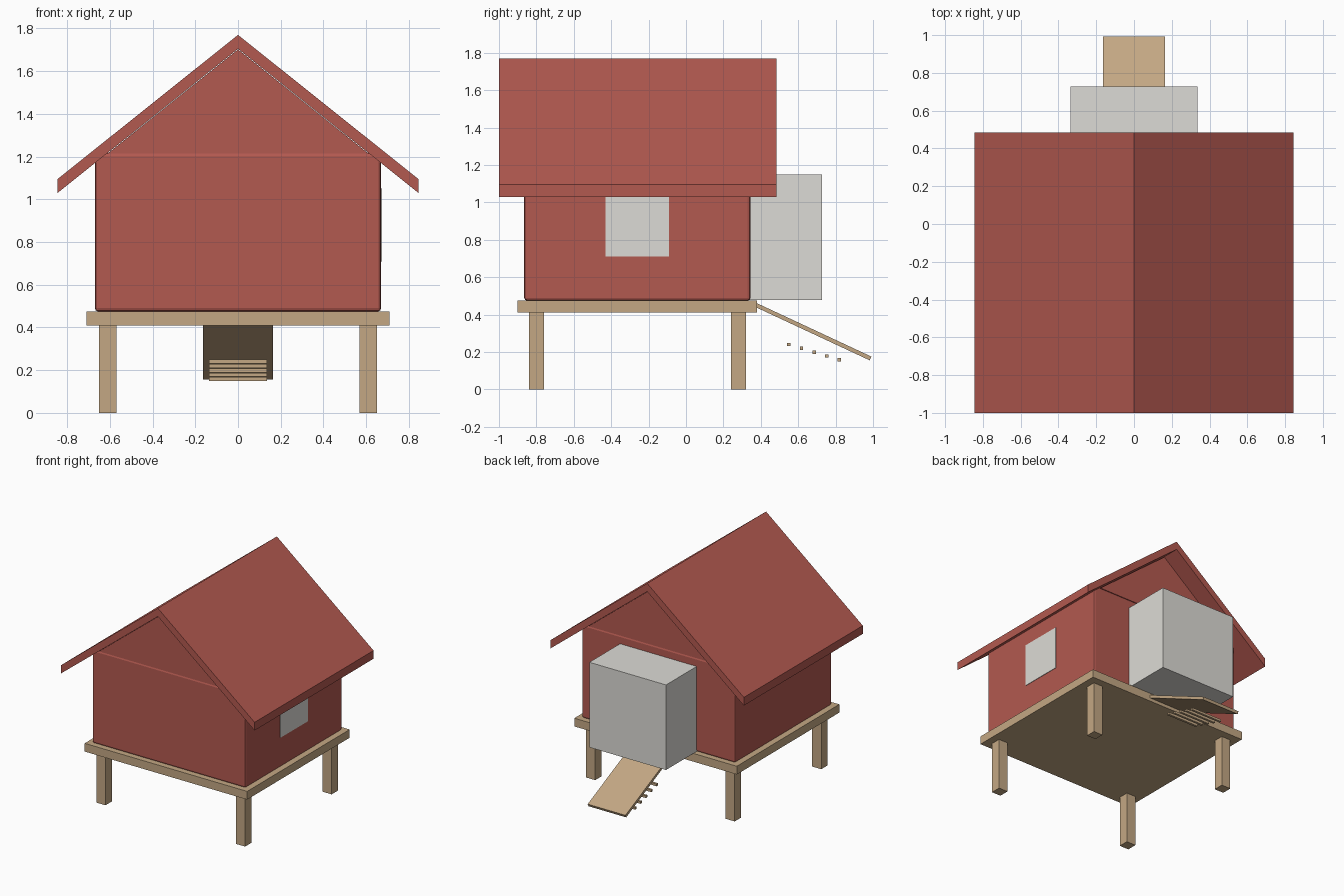
import bpy
import math

default_cube = bpy.data.objects.get("Cube")
if default_cube:
    bpy.data.objects.remove(default_cube, do_unlink=True)


def material(name, colour):
    mat = bpy.data.materials.new(name)
    mat.use_nodes = True
    mat.diffuse_color = (*colour, 1)
    mat.node_tree.nodes["Principled BSDF"].inputs["Base Color"].default_value = (*colour, 1)
    return mat


RED = material("barn red", (0.45, 0.10, 0.08))
WOOD = material("pale wood", (0.55, 0.39, 0.23))
GREY = material("light grey", (0.72, 0.71, 0.67))


def box(name, mat, x, y, z, tilt=0):
    """Box from (min, max) ranges, tilted about the x axis."""
    spans = (x, y, z)
    bpy.ops.mesh.primitive_cube_add(size=1, location=[(a + b) / 2 for a, b in spans])
    obj = bpy.context.object
    obj.name = name
    for v in obj.data.vertices:
        for i, (a, b) in enumerate(spans):
            v.co[i] *= b - a
    obj.rotation_euler.x = tilt
    obj.data.materials.append(mat)
    return obj


def extrude_y(name, mat, profile, y0, y1):
    """Prism from a counter-clockwise (x, z) outline seen from the front."""
    n = len(profile)
    verts = [(x, y, z) for y in (y0, y1) for x, z in profile]
    faces = [list(range(n)), list(range(2 * n - 1, n - 1, -1))]
    faces += [(i, i + n, (i + 1) % n + n, (i + 1) % n) for i in range(n)]
    mesh = bpy.data.meshes.new(name)
    mesh.from_pydata(verts, [], faces)
    mesh.materials.append(mat)
    obj = bpy.data.objects.new(name, mesh)
    bpy.context.collection.objects.link(obj)
    return obj


# Raised platform on four legs
box("platform", WOOD, (-0.71, 0.71), (-0.90, 0.38), (0.41, 0.475))
for side, x in (("right", -0.61), ("left", 0.61)):
    for end, y in (("front", -0.80), ("back", 0.28)):
        box(f"{end}_{side}_leg", WOOD, (x - 0.04, x + 0.04), (y - 0.04, y + 0.04), (0, 0.41))

# House body with softened edges
body = box("house_body", RED, (-0.67, 0.67), (-0.865, 0.345), (0.475, 1.218))
bevel = body.modifiers.new("soft_edges", "BEVEL")
bevel.width = 0.015
bevel.segments = 2

# Gable infill and folded roof
extrude_y("gable", RED, [(-0.61, 1.215), (0.61, 1.215), (0, 1.702)], -0.865, 0.345)
extrude_y("roof", RED, [(-0.845, 1.03), (0, 1.705), (0.845, 1.03),
                        (0.845, 1.095), (0, 1.77), (-0.845, 1.095)], -1.0, 0.485)

# Window on the left wall and nest box on the back
box("window", GREY, (0.667, 0.674), (-0.43, -0.09), (0.71, 1.05))
box("nest_box", GREY, (-0.335, 0.335), (0.06, 0.728), (0.478, 1.15))

# Ramp with a row of loose rungs below it
slope = math.radians(-25)
box("ramp", WOOD, (-0.165, 0.165), (0.335, 1.019), (0.299, 0.321), slope)
for i in range(5):
    y, z = 0.55 + 0.0675 * i, 0.24 - 0.0205 * i
    box(f"rung_{i + 1}", WOOD, (-0.135, 0.135), (y - 0.009, y + 0.009), (z - 0.009, z + 0.009))
